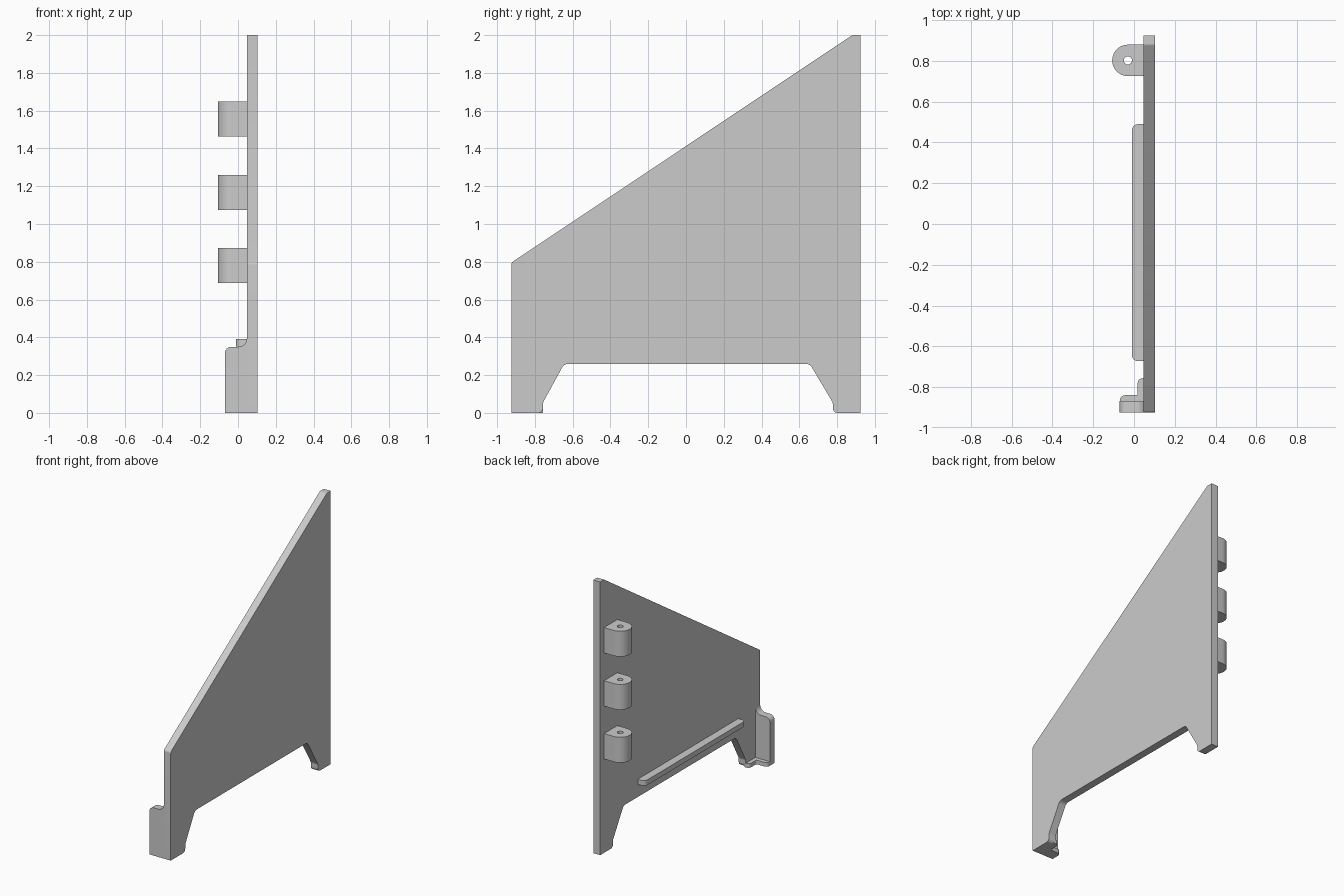
import bpy, bmesh, math
from mathutils import Vector

cube = bpy.data.objects.get("Cube")
if cube:
    bpy.data.objects.remove(cube, do_unlink=True)

GREY = (0.6, 0.6, 0.6)
grey = bpy.data.materials.new("plain grey")
grey.use_nodes = True
grey.diffuse_color = (*GREY, 1)
grey.node_tree.nodes["Principled BSDF"].inputs["Base Color"].default_value = (*GREY, 1)


def rounded(points, steps=6):
    """Outline from (a, b, radius) corners, each replaced by a tangent arc."""
    out = []
    for i, (a, b, r) in enumerate(points):
        p = Vector((a, b))
        if r == 0:
            out.append(p)
            continue
        u = (Vector(points[i - 1][:2]) - p).normalized()
        v = (Vector(points[(i + 1) % len(points)][:2]) - p).normalized()
        half = u.angle(v) / 2
        centre = p + (u + v).normalized() * (r / math.sin(half))
        start = p + u * (r / math.tan(half)) - centre
        end = p + v * (r / math.tan(half)) - centre
        sweep = start.angle_signed(end)
        for k in range(steps + 1):
            t = -sweep * k / steps
            c, s = math.cos(t), math.sin(t)
            out.append(centre + Vector((start.x * c - start.y * s,
                                        start.x * s + start.y * c)))
    return out


def extrude(name, outline, axis, low, high):
    """Prism of a 2D outline along x, y or z between low and high."""
    place = {"x": lambda a, b, d: (d, a, b),
             "y": lambda a, b, d: (a, d, b),
             "z": lambda a, b, d: (a, b, d)}[axis]
    bm = bmesh.new()
    face = bm.faces.new([bm.verts.new(place(a, b, low)) for a, b in outline])
    grown = bmesh.ops.extrude_face_region(bm, geom=[face])["geom"]
    shift = Vector(place(0, 0, high - low))
    bmesh.ops.translate(bm, vec=shift,
                        verts=[v for v in grown if isinstance(v, bmesh.types.BMVert)])
    bmesh.ops.recalc_face_normals(bm, faces=bm.faces)
    mesh = bpy.data.meshes.new(name)
    bm.to_mesh(mesh)
    bm.free()
    mesh.materials.append(grey)
    obj = bpy.data.objects.new(name, mesh)
    bpy.context.collection.objects.link(obj)
    bpy.ops.object.select_all(action="DESELECT")
    obj.select_set(True)
    bpy.context.view_layer.objects.active = obj
    bpy.ops.object.shade_smooth_by_angle(angle=math.radians(30))
    return obj


INNER, OUTER = 0.047, 0.103
FRONT, BACK = -0.925, 0.925

# Main panel with sloped top and a cut-out between two feet
extrude("side_panel", rounded([
    (FRONT, 0, 0), (-0.757, 0, 0.025), (-0.757, 0.055, 0.03),
    (-0.645, 0.26, 0.04), (0.655, 0.26, 0.04), (0.777, 0.055, 0.03),
    (0.777, 0, 0.025), (BACK, 0, 0), (BACK, 2, 0), (0.88, 2, 0.02),
    (FRONT, 0.795, 0.02)]), "x", INNER, OUTER)

# Front flange, with a rounded shoulder and a fillet up into the panel
extrude("front_flange", rounded([
    (-0.07, 0, 0), (INNER + 0.01, 0, 0), (INNER + 0.01, 0.4, 0),
    (INNER, 0.4, 0), (INNER, 0.35, 0.045), (-0.07, 0.35, 0.035)]),
    "y", FRONT, -0.87)

# Low lip around the inside of the front foot
extrude("foot_lip", rounded([
    (-0.07, FRONT, 0), (INNER + 0.01, FRONT, 0), (INNER + 0.01, -0.757, 0),
    (0.018, -0.757, 0.024), (0.018, -0.84, 0.006), (-0.07, -0.84, 0.028)]),
    "z", 0, 0.03)

# Long shelf rail
extrude("shelf_rail", rounded([
    (INNER + 0.01, -0.673, 0), (INNER + 0.01, 0.49, 0),
    (-0.011, 0.49, 0.032), (-0.011, -0.673, 0.032)]), "z", 0.352, 0.39)

# Three hinge lugs, each bored through
R, CX, CY = 0.077, -0.03, 0.803
lug = [(INNER + 0.01, CY - R), (INNER + 0.01, CY + R)]
lug += [(CX - R * math.sin(math.pi * k / 20), CY + R * math.cos(math.pi * k / 20))
        for k in range(21)]
hole = [(CX + 0.02 * math.cos(math.tau * k / 24), CY + 0.02 * math.sin(math.tau * k / 24))
        for k in range(24)]
bore = extrude("bore_cutter", hole, "z", 0.5, 1.9)
bore.hide_render = True
bore.hide_set(True)
for name, z in (("lower", 0.687), ("middle", 1.074), ("upper", 1.463)):
    obj = extrude(name + "_hinge_lug", lug, "z", z, z + 0.186)
    cut = obj.modifiers.new("bore", "BOOLEAN")
    cut.operation, cut.solver, cut.object = "DIFFERENCE", "EXACT", bore
